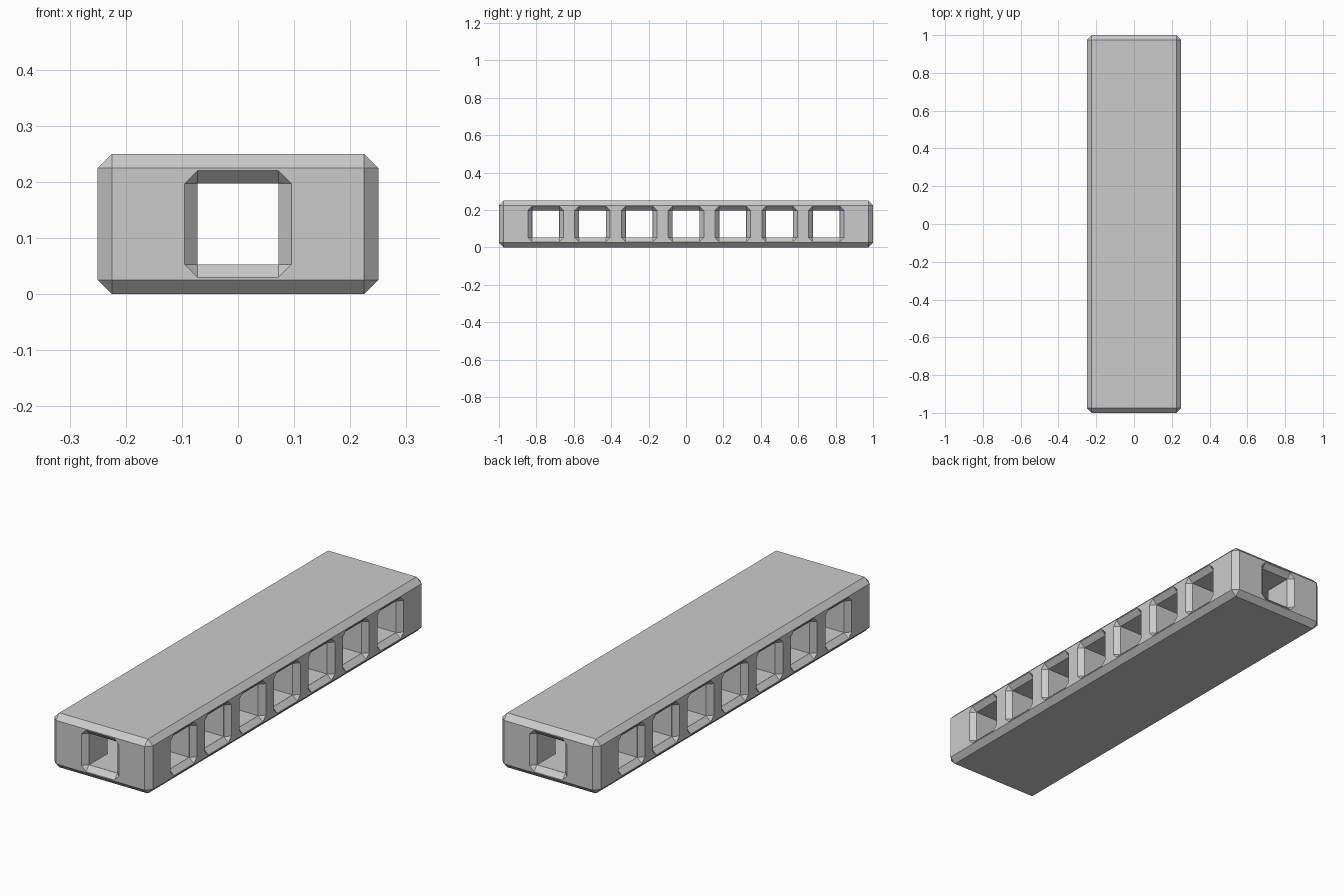
import bpy
import bmesh
from mathutils import Vector, Matrix
from math import pi

LENGTH, WIDTH, HEIGHT = 2.0, 0.5, 0.25
CHAMFER = 0.025
HOLE = 0.072        # half width of the passages
RIM = 0.023         # chamfer around each opening
PITCH = 0.25
MID = HEIGHT / 2
centres = [i * PITCH for i in range(-3, 4)]

old = bpy.data.objects.get("Cube")
if old:
    bpy.data.objects.remove(old, do_unlink=True)

grey = bpy.data.materials.new("light grey")
grey.use_nodes = True
grey.diffuse_color = (0.6, 0.6, 0.6, 1)
grey.node_tree.nodes["Principled BSDF"].inputs["Base Color"].default_value = (0.6, 0.6, 0.6, 1)


def make_object(name, bm):
    bmesh.ops.recalc_face_normals(bm, faces=bm.faces[:])
    mesh = bpy.data.meshes.new(name)
    bm.to_mesh(mesh)
    bm.free()
    mesh.materials.append(grey)
    obj = bpy.data.objects.new(name, mesh)
    bpy.context.scene.collection.objects.link(obj)
    return obj


def add_rim_plug(bm, matrix):
    """Flared plug: square at the inside, eight-sided at the surface."""
    s = HOLE + 0.0005
    o = HOLE + RIM
    pts = [Vector((u * s, v * s, -RIM)) for u in (-1, 1) for v in (-1, 1)]
    for depth in (0, 0.05):
        for u in (-1, 1):
            for v in (-1, 1):
                pts += [Vector((u * o, v * s, depth)), Vector((u * s, v * o, depth))]
    verts = [bm.verts.new(matrix @ p) for p in pts]
    bmesh.ops.convex_hull(bm, input=verts)


# Chamfered block
bm = bmesh.new()
bmesh.ops.create_cube(bm, size=1)
bmesh.ops.scale(bm, vec=(WIDTH, LENGTH, HEIGHT), verts=bm.verts)
bmesh.ops.translate(bm, vec=(0, 0, MID), verts=bm.verts)
bmesh.ops.bevel(bm, geom=bm.edges[:], offset=CHAMFER, segments=1,
                profile=0.5, affect='EDGES')
block = make_object("perforated_block", bm)

# Chamfered rims of all openings
bm = bmesh.new()
for side in (-1, 1):
    turn = Matrix.Rotation(side * pi / 2, 4, 'Y')
    for y in centres:
        add_rim_plug(bm, Matrix.Translation((side * WIDTH / 2, y, MID)) @ turn)
    turn = Matrix.Rotation(-side * pi / 2, 4, 'X')
    add_rim_plug(bm, Matrix.Translation((0, side * LENGTH / 2, MID)) @ turn)
rims = make_object("rim_cutter", bm)

# Long passage with cross passages, chamfered where they meet
end, out = LENGTH / 2 + 0.1, WIDTH / 2 + 0.1
edge = [(HOLE, -end)]
for y in centres:
    edge += [(HOLE, y - HOLE - RIM), (HOLE + RIM, y - HOLE), (out, y - HOLE),
             (out, y + HOLE), (HOLE + RIM, y + HOLE), (HOLE, y + HOLE + RIM)]
edge.append((HOLE, end))
outline = edge + [(-x, y) for x, y in reversed(edge)]
bm = bmesh.new()
floor = bm.faces.new([bm.verts.new((x, y, MID - HOLE)) for x, y in outline])
extruded = bmesh.ops.extrude_face_region(bm, geom=[floor], use_keep_orig=True)
top = [g for g in extruded["geom"] if isinstance(g, bmesh.types.BMVert)]
bmesh.ops.translate(bm, vec=(0, 0, 2 * HOLE), verts=top)
passages = make_object("passage_cutter", bm)

# Cut the openings
for cutter in (rims, passages):
    cutter.hide_render = True
    mod = block.modifiers.new(cutter.name, 'BOOLEAN')
    mod.operation = 'DIFFERENCE'
    mod.solver = 'EXACT'
    mod.object = cutter
bpy.context.view_layer.objects.active = block
block.select_set(True)
for mod in list(block.modifiers):
    bpy.ops.object.modifier_apply(modifier=mod.name)
for cutter in (rims, passages):
    bpy.data.objects.remove(cutter, do_unlink=True)
for poly in block.data.polygons:
    poly.use_smooth = False
    poly.material_index = 0
